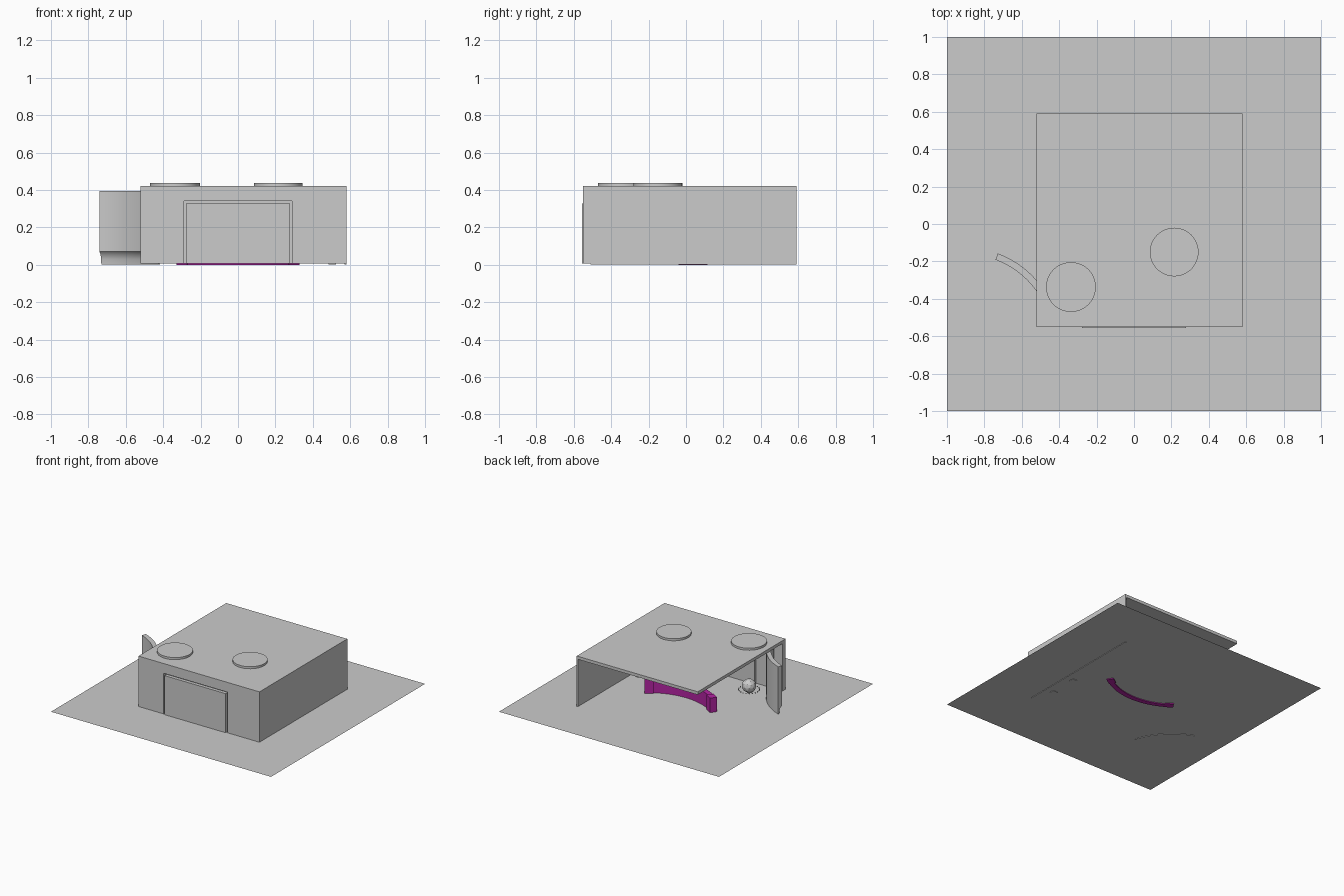
import bpy, bmesh, math
from mathutils import Matrix, Vector

cube = bpy.data.objects.get("Cube")
if cube:
    bpy.data.objects.remove(cube, do_unlink=True)


def material(name, colour):
    m = bpy.data.materials.new(name)
    m.use_nodes = True
    m.diffuse_color = colour
    m.node_tree.nodes["Principled BSDF"].inputs["Base Color"].default_value = colour
    return m


GREY = material("light grey", (0.6, 0.6, 0.6, 1))
MAGENTA = material("magenta", (0.45, 0.017, 0.36, 1))


def finish(name, bm, mat, smooth=False):
    bmesh.ops.recalc_face_normals(bm, faces=bm.faces)
    mesh = bpy.data.meshes.new(name)
    bm.to_mesh(mesh)
    bm.free()
    mesh.materials.append(mat)
    obj = bpy.data.objects.new(name, mesh)
    bpy.context.collection.objects.link(obj)
    if smooth:
        bpy.ops.object.select_all(action="DESELECT")
        obj.select_set(True)
        bpy.context.view_layer.objects.active = obj
        bpy.ops.object.shade_smooth_by_angle(angle=math.radians(35))
    return obj


def add_box(bm, lo, hi, turn=0):
    lo, hi = Vector(lo), Vector(hi)
    mat = (Matrix.Translation((lo + hi) / 2) @ Matrix.Rotation(turn, 4, "Z")
           @ Matrix.Diagonal((*(hi - lo), 1)))
    bmesh.ops.create_cube(bm, size=1, matrix=mat)


def boxes(name, mat, *spans):
    bm = bmesh.new()
    for span in spans:
        add_box(bm, *span)
    return finish(name, bm, mat)


def disc(name, x, y, r, z0, z1):
    bm = bmesh.new()
    bmesh.ops.create_cone(bm, cap_ends=True, segments=48, radius1=r, radius2=r,
                          depth=z1 - z0,
                          matrix=Matrix.Translation((x, y, (z0 + z1) / 2)))
    return finish(name, bm, GREY, True)


def arc_sweep(name, mat, centre, profile, start, end, steps=24):
    """Sweep a (radius, height) profile around a vertical axis, capped."""
    bm = bmesh.new()
    rings = []
    for i in range(steps + 1):
        a = math.radians(start + (end - start) * i / steps)
        rings.append([bm.verts.new((centre[0] + r * math.cos(a),
                                    centre[1] + r * math.sin(a), z))
                      for r, z in profile])
    n = len(profile)
    for a, b in zip(rings, rings[1:]):
        for k in range(n):
            bm.faces.new((a[k], a[(k + 1) % n], b[(k + 1) % n], b[k]))
    bm.faces.new(rings[0])
    bm.faces.new(rings[-1])
    return finish(name, bm, mat, True)


# Ground sheet
bm = bmesh.new()
bmesh.ops.create_grid(bm, x_segments=1, y_segments=1, size=1,
                      matrix=Matrix.Translation((0, 0, 0.006)))
finish("ground_sheet", bm, GREY)

# Pavilion shell, open at the back and on one side
X0, X1, Y0, Y1, TOP = -0.52, 0.58, -0.55, 0.59, 0.42
ROOF, WALL = 0.395, -0.51
boxes("roof", GREY, ((X0, Y0, ROOF), (X1, Y1, TOP)))
boxes("side_wall", GREY, ((0.57, WALL, 0.002), (X1, Y1, ROOF)))

# Front wall with a shallow recess around the door
boxes("front_wall", GREY,
      ((X0, Y0, 0.006), (-0.29, WALL, ROOF)),
      ((0.29, Y0, 0.006), (X1, WALL, ROOF)),
      ((-0.29, Y0, 0.34), (0.29, WALL, ROOF)),
      ((-0.29, -0.53, 0.006), (0.29, WALL, 0.34)))
boxes("door_panel", GREY, ((-0.278, -0.557, 0.006), (0.278, -0.49, 0.327)))

# Roof discs
disc("roof_disc_front", -0.337, -0.337, 0.133, TOP, 0.437)
disc("roof_disc_middle", 0.215, -0.15, 0.13, TOP, 0.437)

# Curved screen with a recessed foot
arc_sweep("curved_screen", GREY, (-0.907, -0.636),
          [(0.475, 0.07), (0.475, 0.395), (0.511, 0.395), (0.511, 0.002),
           (0.503, 0.002), (0.5, 0.03), (0.492, 0.055)], 17, 69.5)

# Curved counter with an end block on each side
arc_sweep("curved_counter", MAGENTA, (0, 0.49),
          [(0.49, 0), (0.49, 0.12), (0.53, 0.12), (0.53, 0)], 236, 304)
bm = bmesh.new()
for side in (-1, 1):
    add_box(bm, (side * 0.285 - 0.033, 0.045, 0),
            (side * 0.285 + 0.033, 0.1, 0.125), side * math.radians(34))
finish("counter_end_blocks", bm, MAGENTA)

# Faceted ball with a ring of beads
BALL = Vector((-0.335, -0.34, 0.066))
bm = bmesh.new()
bmesh.ops.create_icosphere(bm, subdivisions=2, radius=0.055,
                           matrix=Matrix.Translation(BALL))
finish("ball", bm, GREY)
bm = bmesh.new()
for i in range(20):
    a = math.tau * i / 20
    spot = BALL + Vector((math.cos(a) * 0.078, math.sin(a) * 0.078, -0.03))
    bmesh.ops.create_icosphere(bm, subdivisions=1, radius=0.006,
                               matrix=Matrix.Translation(spot))
finish("bead_ring", bm, GREY)

# Small stools beside the closed wall
for i, y in enumerate((-0.34, -0.11)):
    boxes(f"stool_{i + 1}", GREY, ((0.485, y - 0.02, 0.002), (0.525, y + 0.02, 0.06)))
